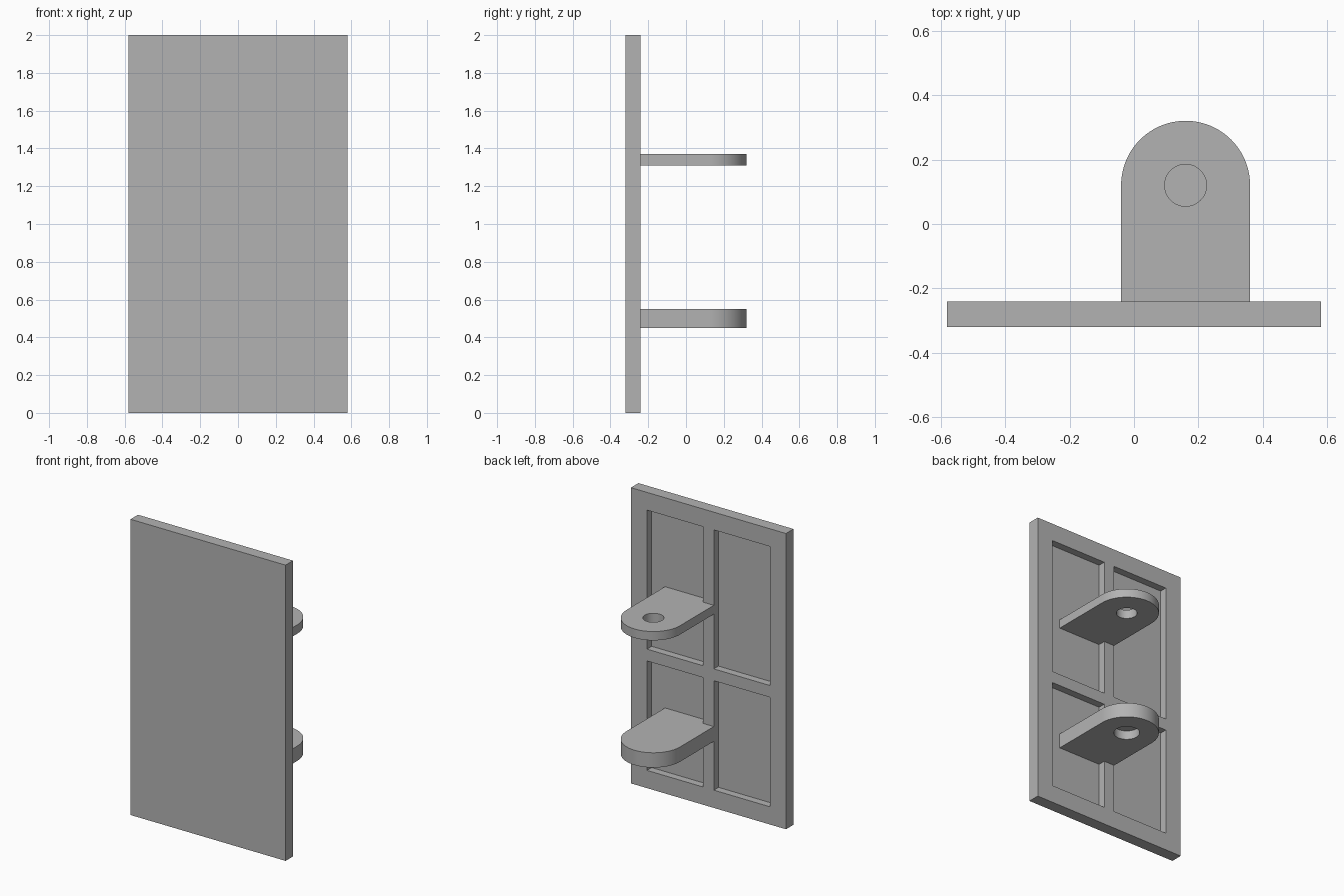
import bpy
import bmesh
from math import pi, sin, cos

if "Cube" in bpy.data.objects:
    bpy.data.objects.remove(bpy.data.objects["Cube"], do_unlink=True)

# Single grey finish
GREY = (0.45, 0.45, 0.45, 1)
grey = bpy.data.materials.new("plain_grey")
grey.use_nodes = True
grey.diffuse_color = GREY
grey.node_tree.nodes["Principled BSDF"].inputs["Base Color"].default_value = GREY


def prism(name, outline, z0, z1):
    """Extrude an xy outline from z0 up to z1."""
    bm = bmesh.new()
    face = bm.faces.new([bm.verts.new((x, y, z0)) for x, y in outline])
    top = bmesh.ops.extrude_face_region(bm, geom=[face])["geom"]
    bmesh.ops.translate(bm, vec=(0, 0, z1 - z0),
                        verts=[v for v in top if isinstance(v, bmesh.types.BMVert)])
    bmesh.ops.recalc_face_normals(bm, faces=bm.faces)
    mesh = bpy.data.meshes.new(name)
    bm.to_mesh(mesh)
    bm.free()
    mesh.materials.append(grey)
    obj = bpy.data.objects.new(name, mesh)
    bpy.context.collection.objects.link(obj)
    return obj


def rect(x0, x1, y0, y1):
    return [(x0, y0), (x1, y0), (x1, y1), (x0, y1)]


def arc(cx, cy, r, sweep, n):
    return [(cx + r * cos(sweep * i / n), cy + r * sin(sweep * i / n)) for i in range(n + 1)]


def select(obj):
    bpy.ops.object.select_all(action="DESELECT")
    obj.select_set(True)
    bpy.context.view_layer.objects.active = obj


def cut(obj, cutter):
    """Subtract the cutter from the object, then discard the cutter."""
    cutter.hide_render = True
    mod = obj.modifiers.new("cut", "BOOLEAN")
    mod.operation, mod.solver, mod.object = "DIFFERENCE", "EXACT", cutter
    select(obj)
    bpy.ops.object.modifier_apply(modifier=mod.name)
    bpy.data.objects.remove(cutter, do_unlink=True)


# Door panel with four pockets in its back
FLOOR, BACK = -0.29, -0.24
panel = prism("door_panel", rect(-0.58, 0.58, -0.32, BACK), 0, 2)
for x0, x1 in ((-0.46, -0.04), (0.04, 0.46)):
    for z0, z1 in ((0.12, 0.86), (0.94, 1.88)):
        cut(panel, prism("pocket_cutter", rect(x0, x1, FLOOR, BACK + 0.1), z0, z1))

# Round-ended hinge brackets: lower with a blind socket, upper with a through hole
CX, CY, R = 0.16, 0.12, 0.2
for name, z0, z1, hole_r, hole_top in (("lower_bracket", 0.45, 0.55, 0.08, 0.51),
                                       ("upper_bracket", 1.31, 1.37, 0.065, 1.47)):
    outline = arc(CX, CY, R, pi, 48) + [(CX - R, FLOOR - 0.01), (CX + R, FLOOR - 0.01)]
    bracket = prism(name, outline, z0, z1)
    cut(bracket, prism("hole_cutter", arc(CX, CY, hole_r, 2 * pi, 48)[:-1], z0 - 0.1, hole_top))
    select(bracket)
    bpy.ops.object.shade_smooth_by_angle()
